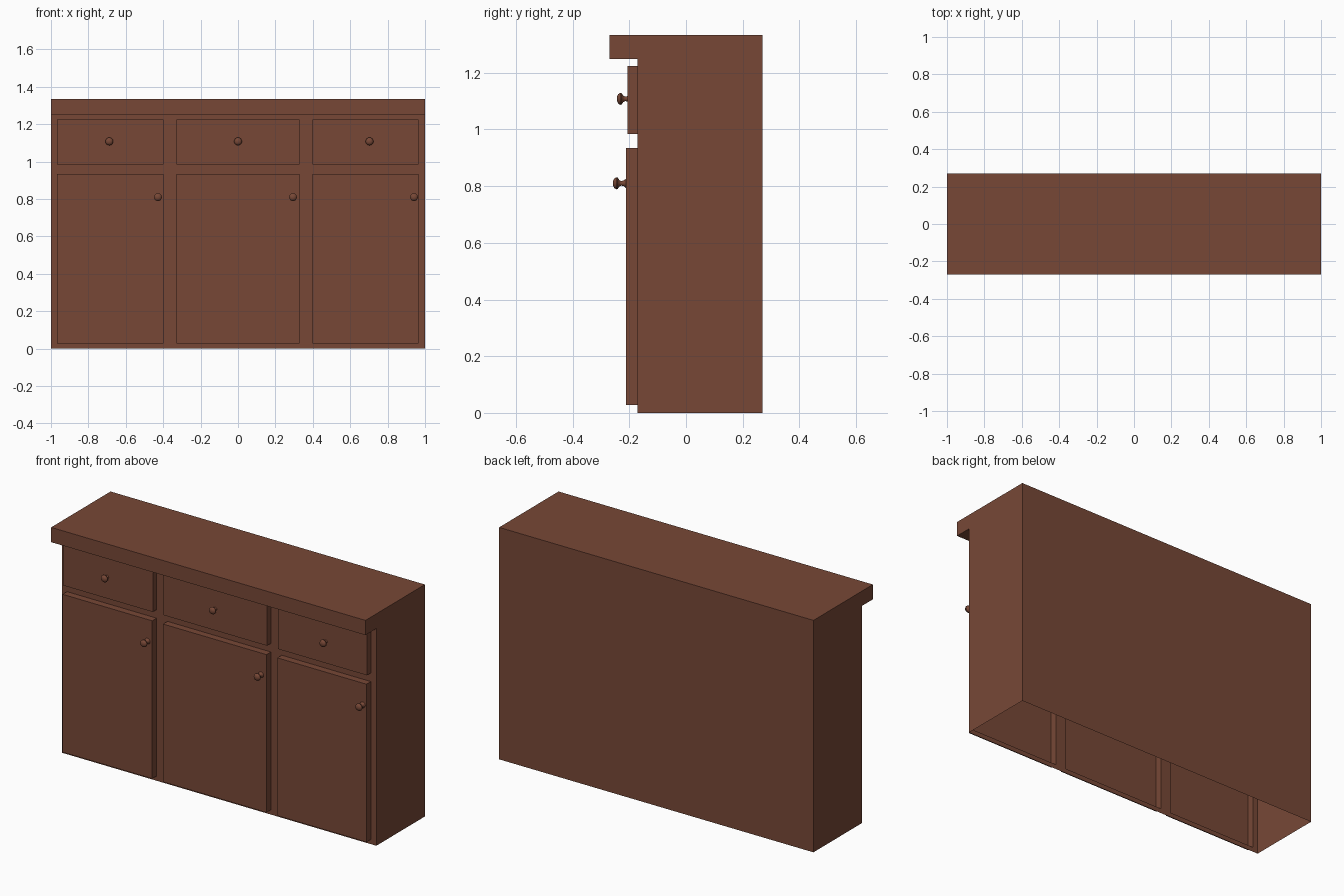
import bpy, bmesh, math
from mathutils import Matrix, Vector

if "Cube" in bpy.data.objects:
    bpy.data.objects.remove(bpy.data.objects["Cube"])

wood = bpy.data.materials.new("red_brown_wood")
wood.diffuse_color = (0.185, 0.064, 0.037, 1)
wood.use_nodes = True
wood.node_tree.nodes["Principled BSDF"].inputs["Base Color"].default_value = wood.diffuse_color


def finish(bm, name):
    bmesh.ops.remove_doubles(bm, verts=bm.verts, dist=0.0005)
    bmesh.ops.recalc_face_normals(bm, faces=bm.faces)
    mesh = bpy.data.meshes.new(name)
    bm.to_mesh(mesh)
    bm.free()
    mesh.materials.append(wood)
    obj = bpy.data.objects.new(name, mesh)
    bpy.context.collection.objects.link(obj)
    return obj


# Cabinet: thin shell, open underneath, panels pushed out of the front
xs = [-1, -0.968, -0.398, -0.329, 0.329, 0.398, 0.965, 1]
zs = [0, 0.027, 0.935, 0.984, 1.224, 1.249]
FRONT, BACK, LIP, TOP = -0.171, 0.27, -0.27, 1.334
DEPTH = {1: -0.211, 3: -0.206}          # door row, drawer row

bm = bmesh.new()


def face(points):
    bm.faces.new([bm.verts.new(p) for p in points])


for i in range(7):
    for j in range(5):
        corners = [(xs[i], zs[j]), (xs[i + 1], zs[j]),
                   (xs[i + 1], zs[j + 1]), (xs[i], zs[j + 1])]
        y = FRONT
        if i % 2 and j in DEPTH:
            y = DEPTH[j]
            for k in range(4):          # rim of a door or drawer
                (xa, za), (xb, zb) = corners[k], corners[(k + 1) % 4]
                face([(xa, FRONT, za), (xb, FRONT, zb), (xb, y, zb), (xa, y, za)])
        face([(x, y, z) for x, z in corners])

# Overhanging top, back and sides
face([(x, FRONT, zs[-1]) for x in xs] + [(1, LIP, zs[-1]), (-1, LIP, zs[-1])])
outline = [(LIP, zs[-1]), (LIP, TOP), (BACK, TOP), (BACK, 0)]
for (ya, za), (yb, zb) in zip(outline, outline[1:]):
    face([(-1, ya, za), (1, ya, za), (1, yb, zb), (-1, yb, zb)])
for side in (-1, 1):
    face([(side, FRONT, z) for z in zs] + [(side, y, z) for y, z in outline])
finish(bm, "cabinet")

# Knob: (radius, distance out from the panel), turned about its axis
PROFILE = [(0.017, 0), (0.010, 0.009), (0.008, 0.017), (0.011, 0.024),
           (0.020, 0.030), (0.021, 0.035), (0.017, 0.042), (0.009, 0.046), (0, 0.047)]


def knob(name, x, y, z):
    b = bmesh.new()
    vs = [b.verts.new((r, -d, 0)) for r, d in PROFILE]
    es = [b.edges.new(pair) for pair in zip(vs, vs[1:])]
    bmesh.ops.spin(b, geom=vs + es, cent=(0, 0, 0), axis=(0, 1, 0),
                   angle=math.tau, steps=16)
    bmesh.ops.transform(b, matrix=Matrix.Translation(Vector((x, y, z))), verts=b.verts)
    obj = finish(b, name)
    bpy.ops.object.select_all(action='DESELECT')
    obj.select_set(True)
    bpy.context.view_layer.objects.active = obj
    bpy.ops.object.shade_smooth_by_angle(angle=math.radians(40))


for n, (drawer_x, door_x) in enumerate([(-0.688, -0.428), (0, 0.294), (0.703, 0.941)], 1):
    knob(f"drawer_knob_{n}", drawer_x, -0.197, 1.108)
    knob(f"door_knob_{n}", door_x, -0.211, 0.81)
